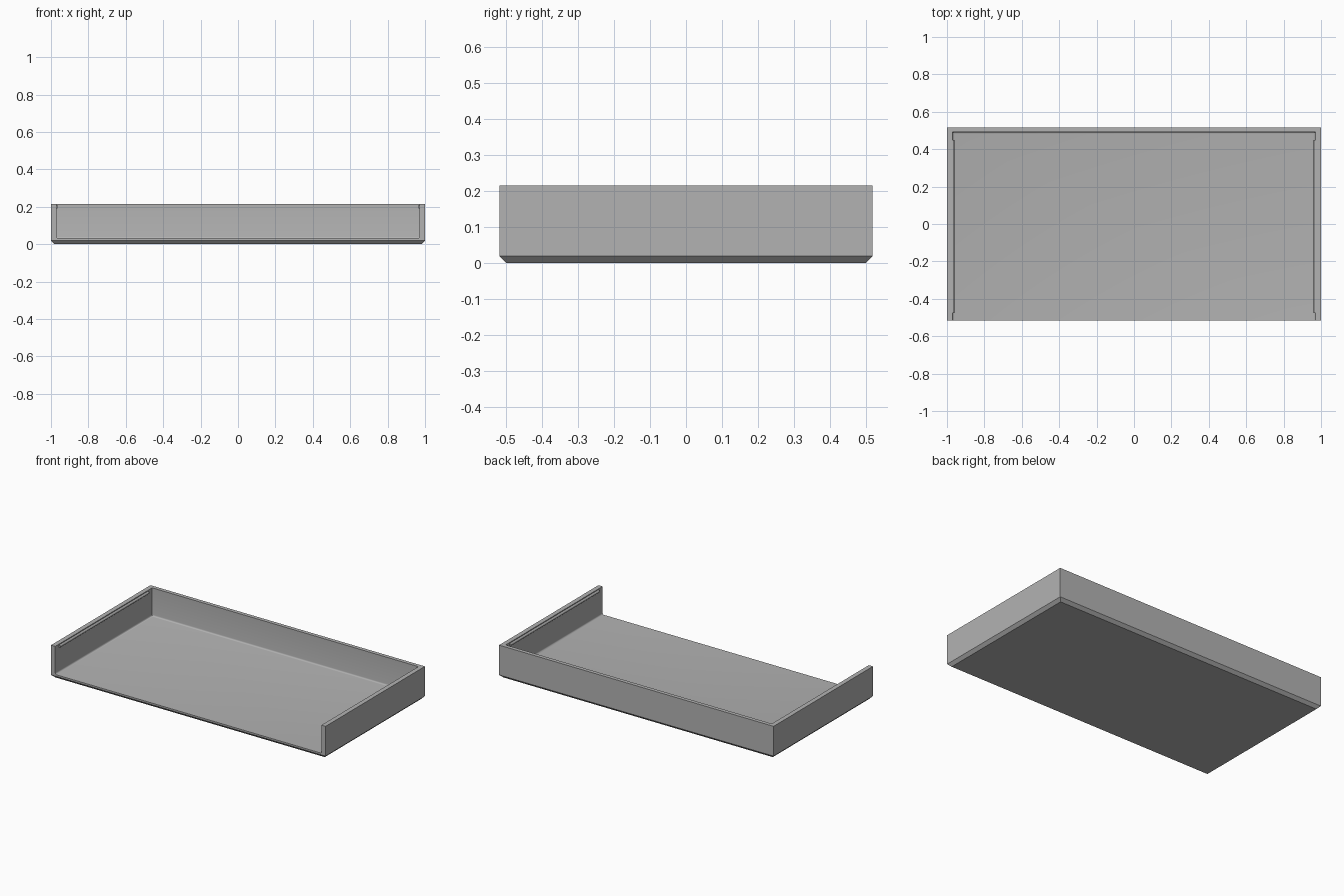
import bpy
import bmesh
from mathutils import Matrix, Vector

cube = bpy.data.objects.get("Cube")
if cube:
    bpy.data.objects.remove(cube, do_unlink=True)

HALF_W, HALF_D, HEIGHT = 1.0, 0.517, 0.215
WALL, FLOOR, CHAMFER, FILLET = 0.03, 0.03, 0.019, 0.01

grey = bpy.data.materials.new("plain grey")
grey.use_nodes = True
colour = (0.45, 0.45, 0.45, 1)
grey.diffuse_color = colour
grey.node_tree.nodes["Principled BSDF"].inputs["Base Color"].default_value = colour


def add_object(name, bm):
    mesh = bpy.data.meshes.new(name)
    bm.to_mesh(mesh)
    bm.free()
    mesh.materials.append(grey)
    obj = bpy.data.objects.new(name, mesh)
    bpy.context.collection.objects.link(obj)
    return obj


def box(name, low, high, bevel, segments):
    """Box whose bottom edges are bevelled."""
    low, high = Vector(low), Vector(high)
    bm = bmesh.new()
    bmesh.ops.create_cube(bm, size=1)
    bmesh.ops.scale(bm, vec=high - low, verts=bm.verts)
    bmesh.ops.translate(bm, vec=(low + high) / 2, verts=bm.verts)
    bottom = [e for e in bm.edges if all(v.co.z < low.z + 0.001 for v in e.verts)]
    bmesh.ops.bevel(bm, geom=bottom, offset=bevel, segments=segments,
                    profile=0.5, affect='EDGES')
    return add_object(name, bm)


# Tray: chamfered block, hollowed out and open at the front
tray = box("tray", (-HALF_W, -HALF_D, 0), (HALF_W, HALF_D, HEIGHT), CHAMFER, 1)
cavity = box("cavity_cutter", (WALL - HALF_W, -HALF_D - 0.2, FLOOR),
             (HALF_W - WALL, HALF_D - 0.025, HEIGHT + 0.2), FILLET, 4)
cavity.hide_render = True
cut = tray.modifiers.new("hollow", 'BOOLEAN')
cut.operation = 'DIFFERENCE'
cut.solver = 'EXACT'
cut.object = cavity
bpy.context.view_layer.objects.active = tray
tray.select_set(True)
bpy.ops.object.modifier_apply(modifier=cut.name)
bpy.data.objects.remove(cavity, do_unlink=True)

# Rounded snap rails, half sunk into the side walls
for side, name in ((1, "left_rail"), (-1, "right_rail")):
    bm = bmesh.new()
    bmesh.ops.create_cone(bm, cap_ends=True, segments=16, radius1=0.009,
                          radius2=0.009, depth=0.925)
    bmesh.ops.rotate(bm, verts=bm.verts, matrix=Matrix.Rotation(1.5708, 3, 'X'))
    bmesh.ops.translate(bm, verts=bm.verts,
                        vec=(side * (HALF_W - WALL), -0.013, 0.2))
    rail = add_object(name, bm)
    rail.select_set(True)

bpy.ops.object.shade_smooth_by_angle(angle=0.52)
